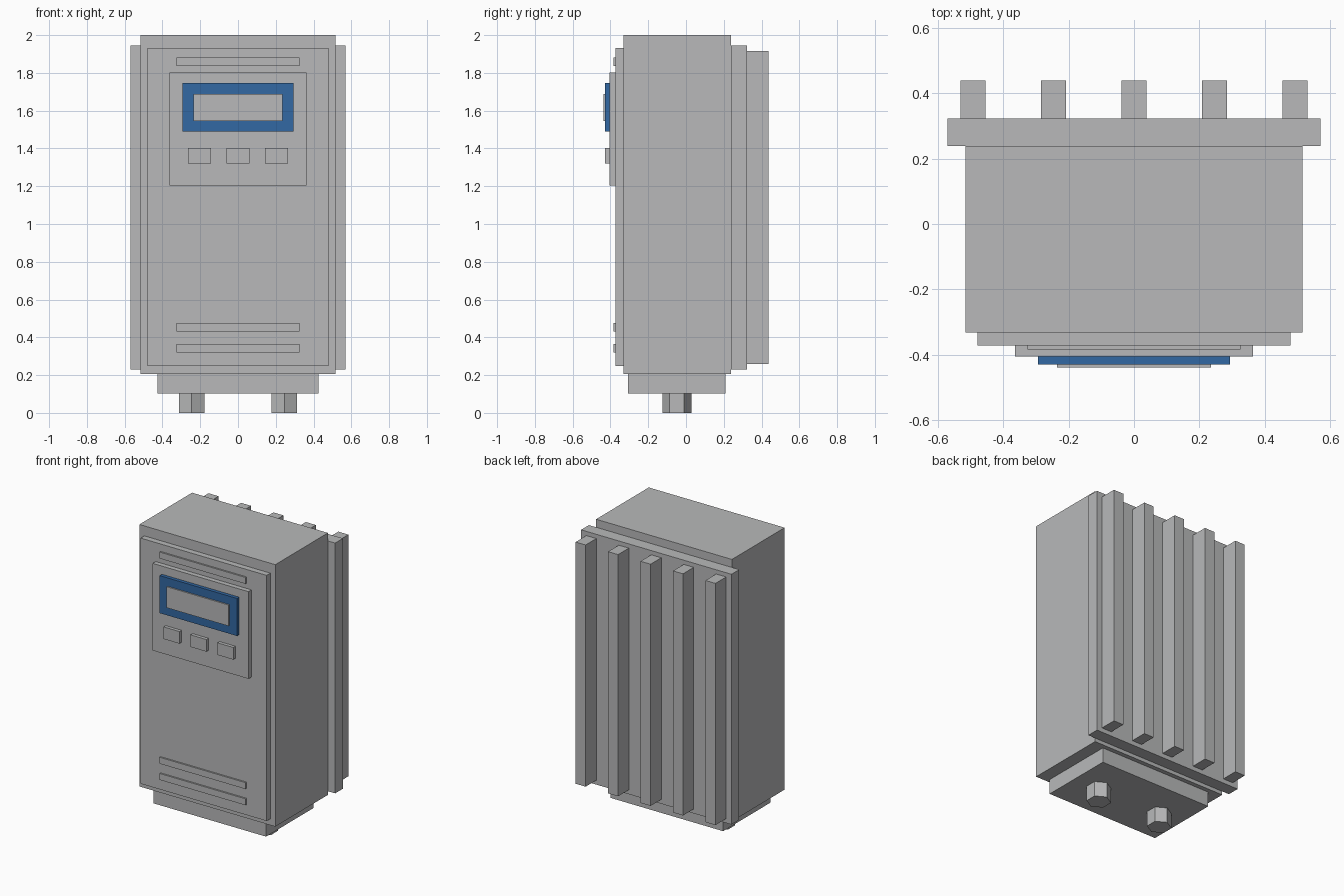
import bpy
import math

if "Cube" in bpy.data.objects:
    bpy.data.objects.remove(bpy.data.objects["Cube"])


def material(name, rgb):
    m = bpy.data.materials.new(name)
    m.diffuse_color = (*rgb, 1.0)
    m.use_nodes = True
    m.node_tree.nodes["Principled BSDF"].inputs["Base Color"].default_value = m.diffuse_color
    return m


GREY = material("light_grey", (0.48, 0.485, 0.49))
BLUE = material("display_blue", (0.032, 0.138, 0.366))


def box(name, x, y, z, mat=GREY):
    """Box from (min, max) ranges on each axis."""
    bpy.ops.mesh.primitive_cube_add(size=1, location=[(a + b) / 2 for a, b in (x, y, z)])
    ob = bpy.context.object
    ob.name = name
    ob.scale = [b - a for a, b in (x, y, z)]
    bpy.ops.object.transform_apply(location=False, rotation=False, scale=True)
    ob.data.materials.append(mat)
    return ob


# Housing and front cover
box("housing", (-0.515, 0.515), (-0.332, 0.238), (0.205, 2.0))
box("front_cover", (-0.478, 0.478), (-0.372, -0.332), (0.249, 1.932))

# Heat sink: back plate with five vertical fins
box("heat_sink_plate", (-0.57, 0.57), (0.238, 0.322), (0.23, 1.945))
for i in range(5):
    cx = (i - 2) * 0.246
    box(f"heat_sink_fin_{i + 1}", (cx - 0.038, cx + 0.038), (0.322, 0.438), (0.26, 1.916))

# Control panel with display and buttons
box("control_panel", (-0.363, 0.363), (-0.405, -0.372), (1.205, 1.802))
box("display_frame", (-0.293, 0.293), (-0.429, -0.405), (1.489, 1.746), BLUE)
box("display_screen", (-0.235, 0.235), (-0.438, -0.429), (1.545, 1.689))
for i in range(3):
    cx = (i - 1) * 0.204
    box(f"button_{i + 1}", (cx - 0.06, cx + 0.06), (-0.428, -0.405), (1.319, 1.402))

# Raised vent strips on the cover
for i, cz in enumerate((1.859, 0.453, 0.342)):
    box(f"vent_strip_{i + 1}", (-0.326, 0.326), (-0.383, -0.372), (cz - 0.022, cz + 0.022))

# Terminal box underneath, with two hexagonal cable glands
box("terminal_box", (-0.427, 0.427), (-0.306, 0.208), (0.103, 0.205))
for side, cx in (("left", -0.245), ("right", 0.245)):
    bpy.ops.mesh.primitive_cylinder_add(vertices=6, radius=0.077, depth=0.103,
                                        location=(cx, -0.048, 0.0515))
    gland = bpy.context.object
    gland.name = f"cable_gland_{side}"
    gland.data.materials.append(GREY)
